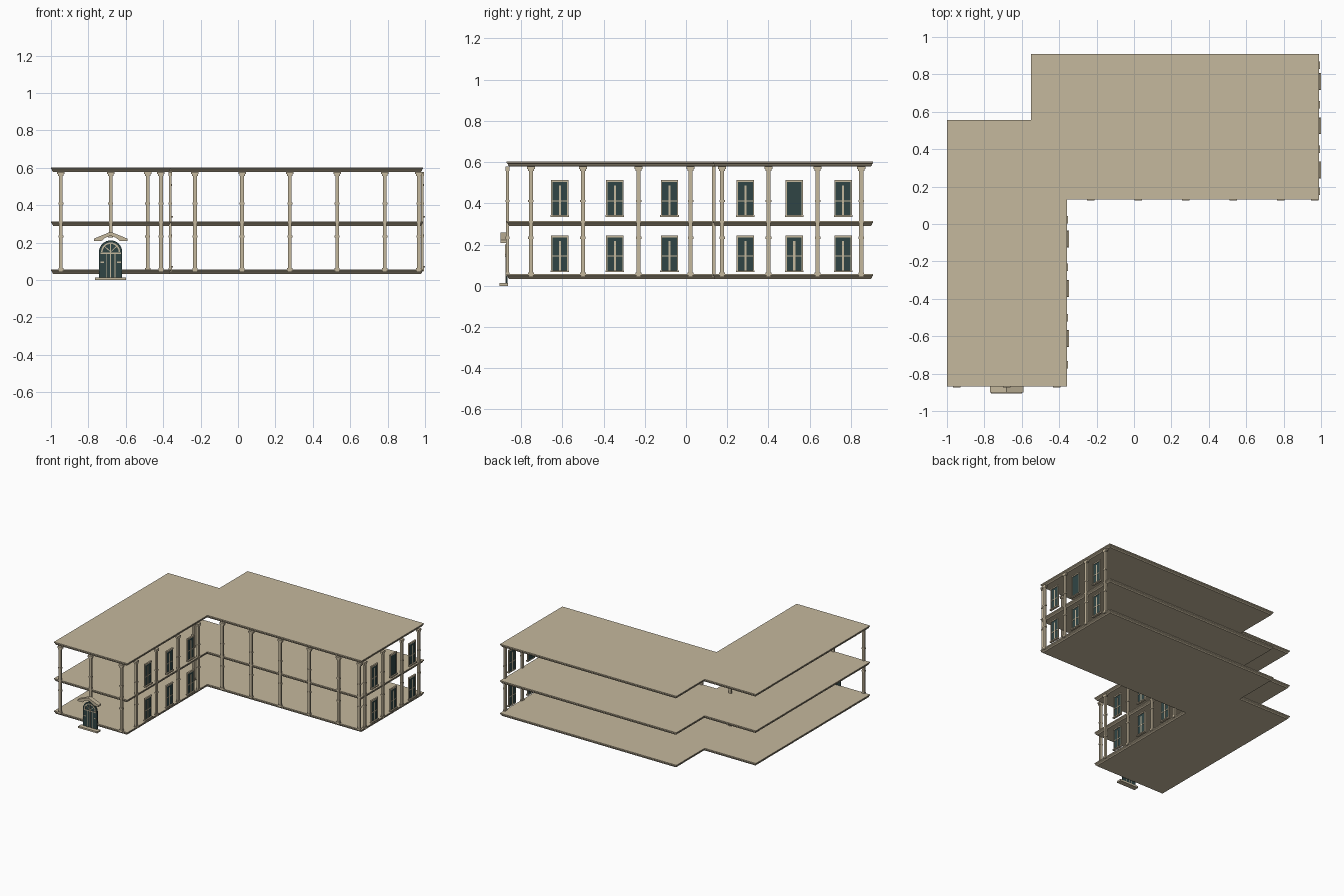
import bpy, bmesh, math

cube = bpy.data.objects.get("Cube")
if cube:
    bpy.data.objects.remove(cube)


def material(name, rgb):
    m = bpy.data.materials.new(name)
    m.use_nodes = True
    m.diffuse_color = (*rgb, 1)
    m.node_tree.nodes["Principled BSDF"].inputs["Base Color"].default_value = (*rgb, 1)
    return m


STONE = material("beige stone", (0.56, 0.48, 0.34))
GLASS = material("dark teal glass", (0.03, 0.06, 0.06))

# Facades: each maps (along, outward, height) to world space
def front_wing(u, o, z): return (u, -0.87 - o, z)
def front_main(u, o, z): return (u, 0.13 - o, z)
def side_wing(u, o, z): return (-0.358 + o, u, z)
def side_main(u, o, z): return (0.99 + o, u, z)


def finish(name, bm, mat):
    bmesh.ops.recalc_face_normals(bm, faces=bm.faces)
    mesh = bpy.data.meshes.new(name)
    bm.to_mesh(mesh)
    bm.free()
    mesh.materials.append(mat)
    ob = bpy.data.objects.new(name, mesh)
    bpy.context.collection.objects.link(ob)
    return ob


def loft(bm, rings):
    """Join closed rings of points and cap both ends."""
    loops = [[bm.verts.new(p) for p in ring] for ring in rings]
    n = len(loops[0])
    for a, b in zip(loops, loops[1:]):
        for i in range(n):
            j = (i + 1) % n
            bm.faces.new((a[i], a[j], b[j], b[i]))
    bm.faces.new(loops[0])
    bm.faces.new(loops[-1])


def plate(bm, face, outline, back, front):
    """Extrude an (along, height) outline outward from a facade."""
    loft(bm, [[face(u, o, z) for u, z in outline] for o in (back, front)])


def block(bm, face, u, width, z0, z1, back, front):
    h = width / 2
    plate(bm, face, [(u - h, z0), (u + h, z0), (u + h, z1), (u - h, z1)], back, front)


def floor_outline(d, z):
    left, right, inner, notch = -1 + d, 0.99 - d, -0.358 - d, -0.552 + d
    front, court, back, step = -0.87 + d, 0.13 + d, 0.908 - d, 0.556 - d
    return [(x, y, z) for x, y in (
        (left, front), (inner, front), (inner, court), (right, court),
        (right, back), (notch, back), (notch, step), (left, step))]


# Floors and roof with a stepped cornice
for name, top in (("ground_floor", 0.057), ("upper_floor", 0.314), ("roof", 0.602)):
    bm = bmesh.new()
    cornice = ((0, 0), (0, 0.007), (0.006, 0.012), (0.006, 0.017), (0.012, 0.024))
    loft(bm, [floor_outline(d, top - drop) for d, drop in cornice])
    finish(name, bm, STONE)


# Pilasters with rings and capitals
def pilaster(name, face, u, base=0.045):
    bm = bmesh.new()
    block(bm, face, u, 0.02, base, 0.572, -0.012, 0.003)
    for z, width, height in ((0.057, 0.028, 0.016), (0.232, 0.027, 0.012),
                             (0.41, 0.027, 0.01), (0.562, 0.03, 0.01), (0.572, 0.04, 0.012)):
        if z > base:
            block(bm, face, u, width, z - height / 2, z + height / 2, -0.013, 0.005)
    finish(name, bm, STONE)


for u in (-0.947, -0.412):
    pilaster("wing_front_pilaster", front_wing, u)
pilaster("door_pilaster", front_wing, -0.681, 0.23)
for u in (-0.483, -0.23, 0.022, 0.277, 0.53, 0.785, 0.967):
    pilaster("courtyard_pilaster", front_main, u)
for u in (-0.752, -0.5, -0.23, 0.022):
    pilaster("wing_side_pilaster", side_wing, u)
for u in (0.175, 0.4, 0.638, 0.85):
    pilaster("main_side_pilaster", side_main, u)


# Windows: glass, surround and glazing bars
def window(face, u, z0, z1, bars=True):
    bm = bmesh.new()
    block(bm, face, u, 0.076, z0, z1, -0.006, 0)
    finish("window_glass", bm, GLASS)
    bm = bmesh.new()
    block(bm, face, u, 0.084, z1 - 0.008, z1 + 0.002, -0.007, 0.005)
    block(bm, face, u, 0.09, z0 - 0.004, z0 + 0.005, -0.007, 0.01)
    for s in (-1, 1):
        block(bm, face, u + s * 0.039, 0.006, z0, z1, -0.007, 0.003)
    if bars:
        block(bm, face, u, 0.01, z0, z1 - 0.025, -0.007, 0.002)
        block(bm, face, u, 0.074, z0 + 0.071, z0 + 0.077, -0.007, 0.002)
    finish("window_frame", bm, STONE)


for face, spots in ((side_wing, (-0.612, -0.345, -0.08)), (side_main, (0.288, 0.525, 0.762))):
    for u in spots:
        window(face, u, 0.07, 0.241)
        window(face, u, 0.337, 0.511, u != 0.525)

# Arched door
DOOR = -0.681
SPRING = 0.15


def arc(r, n=16):
    return [(DOOR + r * math.cos(math.pi * i / n), SPRING + r * math.sin(math.pi * i / n))
            for i in range(n + 1)]


bm = bmesh.new()
plate(bm, front_wing, [(DOOR - 0.062, 0.012), (DOOR + 0.062, 0.012)] + arc(0.062), -0.004, 0.004)
finish("door_panel", bm, GLASS)

# Door arch, transom, bars and hinges
bm = bmesh.new()
plate(bm, front_wing, arc(0.051) + arc(0.043)[::-1], -0.005, 0.007)
block(bm, front_wing, DOOR, 0.11, SPRING - 0.01, SPRING - 0.003, -0.005, 0.007)
block(bm, front_wing, DOOR, 0.005, 0.012, SPRING + 0.045, -0.005, 0.006)
for s in (-1, 1):
    block(bm, front_wing, DOOR + s * 0.024, 0.004, 0.012, SPRING - 0.005, -0.005, 0.006)
    block(bm, front_wing, DOOR + s * 0.045, 0.02, 0.092, 0.098, -0.005, 0.006)
    ray = [(0.002, 0), (0.036, 0.03), (0.032, 0.033), (0, 0.003)]
    plate(bm, front_wing, [(DOOR + s * x, SPRING + z) for x, z in ray], -0.005, 0.006)
finish("door_trim", bm, STONE)

# Pediment and doorstep
bm = bmesh.new()
half = [(0.05, 0.208), (0.09, 0.208), (0.09, 0.221)]
roofline = half + [(0, 0.258)] + [(-x, z) for x, z in half[::-1]] + [(-0.03, 0.225), (0, 0.237), (0.03, 0.225)]
plate(bm, front_wing, [(DOOR + x, z) for x, z in roofline], -0.004, 0.03)
finish("pediment", bm, STONE)

bm = bmesh.new()
block(bm, front_wing, DOOR, 0.166, 0, 0.013, -0.006, 0.035)
finish("doorstep", bm, STONE)
